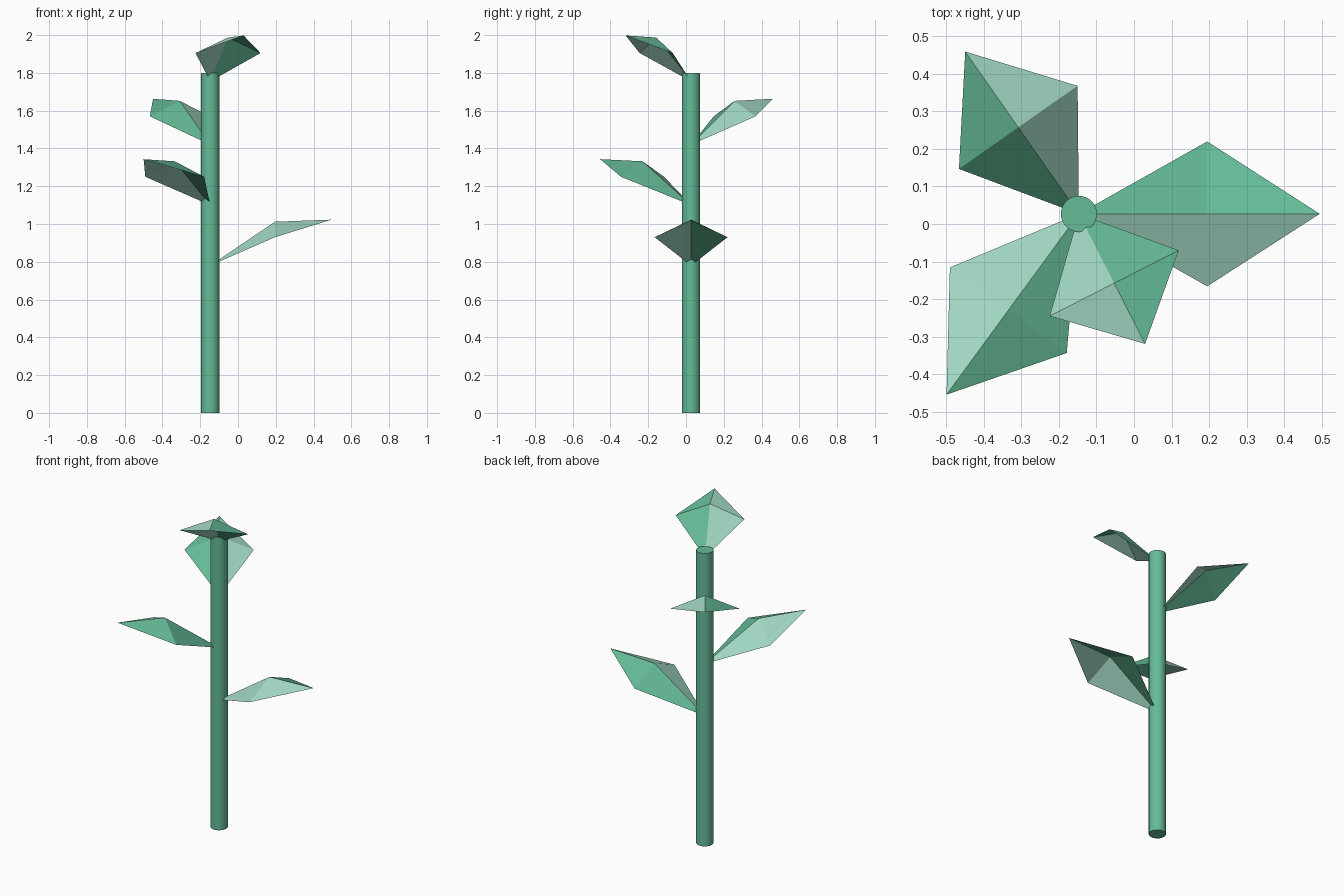
import bpy, bmesh, math
from mathutils import Matrix, Vector

cube = bpy.data.objects.get("Cube")
if cube:
    bpy.data.objects.remove(cube, do_unlink=True)


def material(name, rgb):
    mat = bpy.data.materials.new(name)
    mat.use_nodes = True
    mat.diffuse_color = (*rgb, 1)
    mat.node_tree.nodes["Principled BSDF"].inputs["Base Color"].default_value = (*rgb, 1)
    return mat


GREEN = material("leaf green", (0.13, 0.50, 0.31))
PALE = material("pale green", (0.37, 0.70, 0.56))
STEM = Vector((-0.147, 0.027, 0))
HEIGHT = 1.8

# Stem: a plain smooth cylinder
bpy.ops.mesh.primitive_cylinder_add(vertices=32, radius=0.048, depth=HEIGHT,
                                    location=STEM + Vector((0, 0, HEIGHT / 2)))
stem = bpy.context.object
stem.name = "stem"
stem.data.materials.append(GREEN)
bpy.ops.object.shade_smooth_by_angle()


def leaf(name, base_z, angle, length):
    """Kite-shaped sheet folded along its midrib, one half pale."""
    bm = bmesh.new()
    wide = length * 0.533
    base = bm.verts.new((0, 0, 0))
    ridge = bm.verts.new((wide, 0, 0.232))
    tip = bm.verts.new((length, 0, 0.243))
    for side, slot in ((1, 0), (-1, 1)):
        edge = bm.verts.new((wide, side * 0.193, 0.15))
        for tri in ((base, edge, ridge), (edge, tip, ridge)):
            face = bm.faces.new(tri)
            face.material_index = slot
            face.normal_update()
            if face.normal.z < 0:
                face.normal_flip()
    bm.transform(Matrix.Translation(STEM + Vector((0, 0, base_z)))
                 @ Matrix.Rotation(math.radians(angle), 4, "Z"))
    mesh = bpy.data.meshes.new(name)
    bm.to_mesh(mesh)
    bm.free()
    mesh.materials.append(GREEN)
    mesh.materials.append(PALE)
    bpy.context.collection.objects.link(bpy.data.objects.new(name, mesh))


# Leaves spiral up the stem and get shorter
leaf("lowest_leaf", 0.78, 0, 0.642)
leaf("lower_leaf", 1.10, 233.8, 0.597)
leaf("upper_leaf", 1.42, 125, 0.528)
leaf("top_leaf", 1.755, -63, 0.389)
